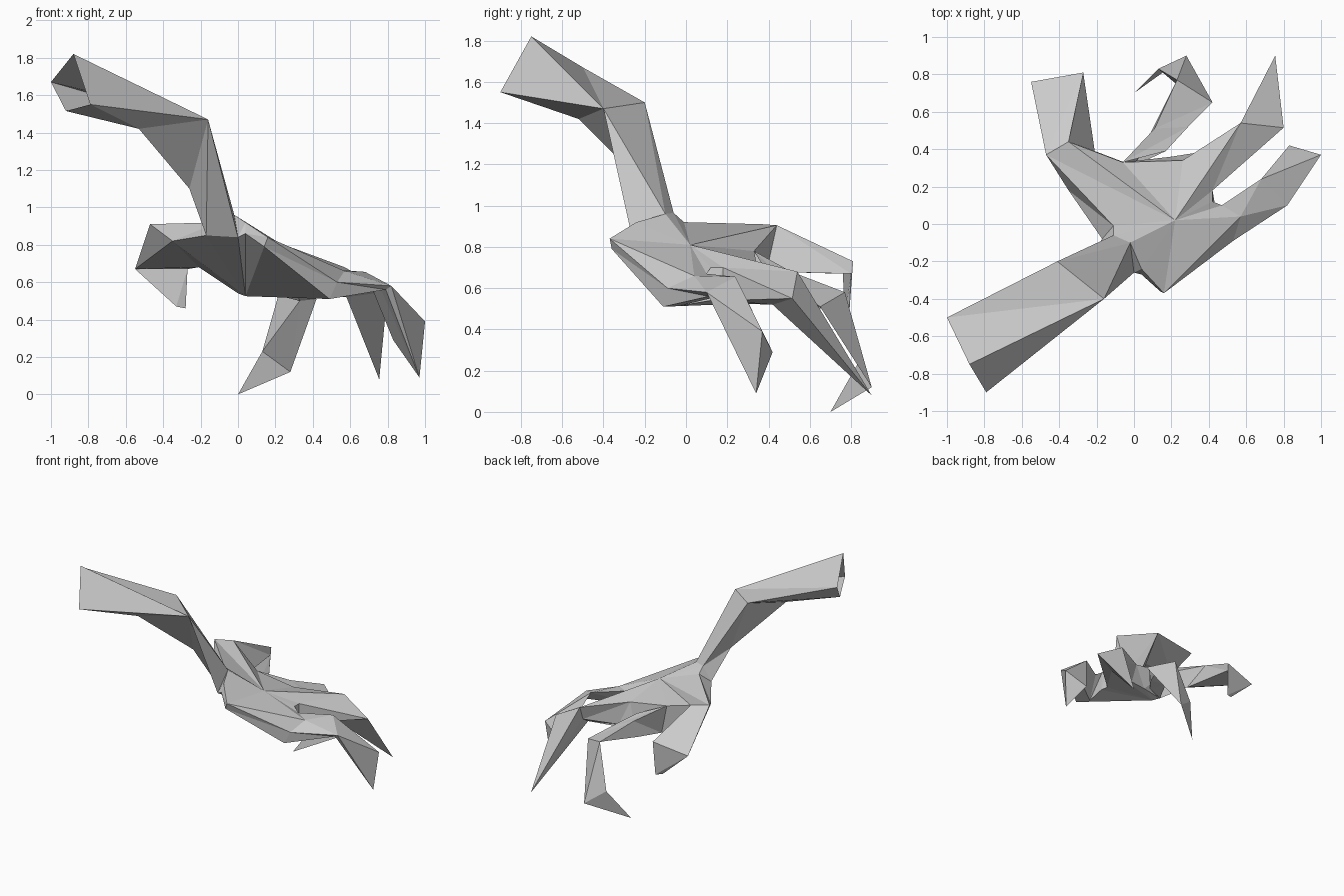
import bpy, bmesh

if "Cube" in bpy.data.objects:
    bpy.data.objects.remove(bpy.data.objects["Cube"])


def loft(name, rings, top=None, bottom=None, cap_start=False, cap_end=False):
    """Triangulated skin through rings of equal length; repeated points collapse."""
    bm = bmesh.new()
    verts = {}

    def v(p):
        if p not in verts:
            verts[p] = bm.verts.new(p)
        return verts[p]

    def tri(*pts):
        vs = [v(p) for p in pts]
        if len(set(vs)) == 3 and not bm.faces.get(vs):
            bm.faces.new(vs)

    n = len(rings[0])
    for r0, r1 in zip(rings, rings[1:]):
        for i in range(n):
            j = (i + 1) % n
            tri(r0[i], r0[j], r1[j])
            tri(r0[i], r1[j], r1[i])
    for ring, centre in ((rings[0], top), (rings[-1], bottom)):
        if centre:
            for i in range(n):
                tri(ring[i], ring[(i + 1) % n], centre)
    for ring, wanted in ((rings[0], cap_start), (rings[-1], cap_end)):
        if wanted:
            for i in range(1, n - 1):
                tri(ring[0], ring[i], ring[i + 1])
    bmesh.ops.recalc_face_normals(bm, faces=bm.faces)
    me = bpy.data.meshes.new(name)
    bm.to_mesh(me)
    bm.free()
    ob = bpy.data.objects.new(name, me)
    bpy.context.collection.objects.link(ob)
    return ob


# Shared joints where the parts meet
wrist_top, wrist_side = (-.02, -.10, .96), (-.11, -.06, .965)
wrist_low, wrist_heel = (0, -.26, .84), (-.17, -.08, .85)
thumb_out, thumb_in = (-.47, .37, .91), (-.35, .44, .905)
thumb_low, thumb_base = (-.35, .18, .82), (-.21, .39, .68)
web_a, web_b = (-.06, .33, .78), (.26, .34, .73)
knuckle_mid, web_c = (.57, .54, .68), (.42, .18, .70)
web_d, knuckle_near = (.47, .10, .67), (.57, .04, .66)
side_up, side_low = (.53, -.09, .60), (.49, -.11, .51)
mid_low, web_c_low = (.58, .42, .52), (.42, .18, .54)
palm_low = (0, .31, .54)

# Forearm: open upper end, bent in the middle
bend_r, bend_l = (-.16, -.40, 1.47), (-.41, -.20, 1.50)
bend_low, elbow = (-.53, -.52, 1.42), (-.26, -.20, 1.10)
loft("forearm", [
    [(-.88, -.75, 1.82), (-.79, -.90, 1.55), (-.92, -.65, 1.515), (-1, -.50, 1.67)],
    [bend_r, bend_r, bend_low, bend_l],
    [bend_r, bend_r, elbow, bend_l],
    [wrist_top, wrist_low, wrist_heel, wrist_side]])

# Palm: upper and lower outline, each fanned to a centre
upper = [wrist_top, wrist_side, (-.11, -.01, .92), thumb_out, thumb_in, web_a, web_b,
         knuckle_mid, web_c, (.42, .12, .70), web_d, knuckle_near,
         (.16, -.37, .84), (.04, -.24, .92)]
middle = [side_up if p == knuckle_near else p for p in upper]
lower = [wrist_low, wrist_heel, wrist_heel, thumb_low, thumb_base, palm_low,
         (.20, .36, .53), mid_low, web_c_low, (.43, .12, .54), (.42, -.03, .515),
         side_low, (.14, -.36, .79), (.04, -.27, .86)]
loft("palm", [upper, middle, lower], top=(.22, .02, .81), bottom=(.04, .27, .525))

# Thumb
t1, t2, t3 = (-.55, .76, .67), (-.27, .81, .73), (-.27, .80, .67)
t4, t5 = (-.33, .77, .47), (-.28, .79, .46)
loft("thumb", [[thumb_out, thumb_in, thumb_base, thumb_low],
               [t1, t2, t3, t1], [t4, t5, t5, t4]])

# Near finger
n1, n2 = (.68, .24, .655), (.83, .42, .29)
loft("near_finger", [[side_up, side_low, (.42, -.03, .515), web_d, knuckle_near],
                     [(.82, .10, .58), (.79, .11, .56), (.76, .20, .57), n1, n1],
                     [(1, .37, .39), (.97, .34, .09), (.97, .34, .09), n2, n2]],
     cap_end=True)

# Middle finger, ending in a point
tip = (.755, .90, .08)
loft("middle_finger", [[(.30, .36, .54), web_c_low, web_c, web_b],
                       [(.57, .50, .57), mid_low, (.80, .515, .55), knuckle_mid],
                       [tip] * 4])

# Far finger, curled under
f1, f2 = (.23, .77, .58), (.42, .65, .51)
f3, f4, end = (.13, .83, .23), (.28, .90, .12), (0, .70, 0)
loft("far_finger", [[web_a, (.17, .39, .68), (.17, .39, .53), palm_low],
                    [(.11, .51, .68), (.29, .52, .60), (.25, .50, .52), (.09, .49, .55)],
                    [f1, f2, (.33, .66, .50), f1],
                    [f3, f4, f4, f3], [end] * 4])
